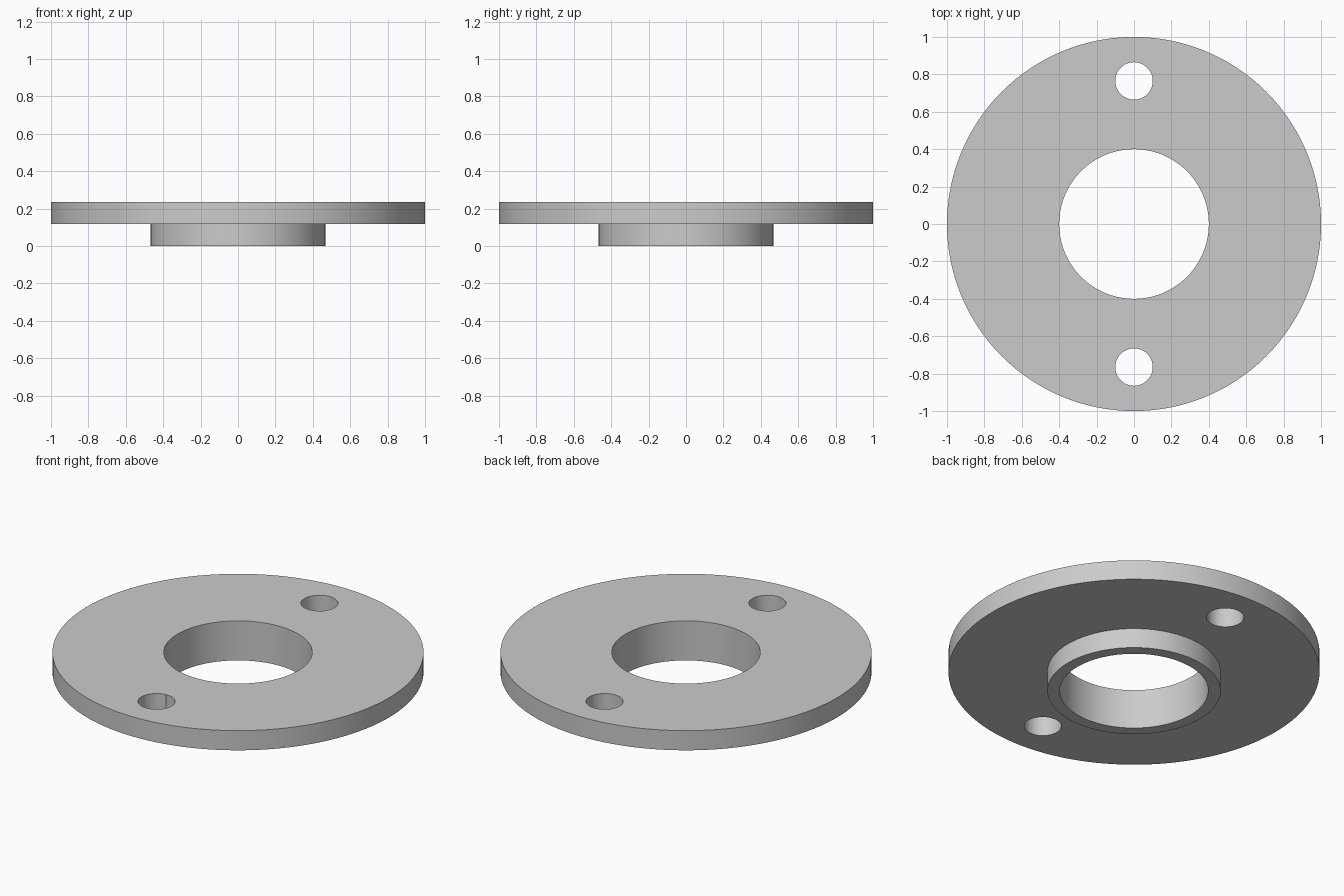
import bpy, math

cube = bpy.data.objects.get("Cube")
if cube:
    bpy.data.objects.remove(cube, do_unlink=True)

SEGMENTS = 128
TOP, PLATE_BOTTOM = 0.235, 0.118
PLATE_R, COLLAR_R, BORE_R = 1.0, 0.467, 0.4
HOLE_R, HOLE_Y = 0.1, 0.765

grey = bpy.data.materials.new("light grey metal")
grey.use_nodes = True
colour = (0.6, 0.6, 0.6, 1)
grey.diffuse_color = colour
grey.node_tree.nodes["Principled BSDF"].inputs["Base Color"].default_value = colour


def lathe(name, profile):
    """Revolve a closed (radius, height) profile about the z axis."""
    verts, faces = [], []
    n = len(profile)
    for s in range(SEGMENTS):
        a = math.tau * s / SEGMENTS
        verts += [(r * math.cos(a), r * math.sin(a), z) for r, z in profile]
        t = (s + 1) % SEGMENTS
        for i in range(n):
            j = (i + 1) % n
            faces.append((s * n + i, t * n + i, t * n + j, s * n + j))
    mesh = bpy.data.meshes.new(name)
    mesh.from_pydata(verts, [], faces)
    mesh.materials.append(grey)
    obj = bpy.data.objects.new(name, mesh)
    bpy.context.collection.objects.link(obj)
    return obj


# Round plate with the locating collar under it and a bore through both
flange = lathe("flange_with_collar", [
    (BORE_R, 0), (COLLAR_R, 0), (COLLAR_R, PLATE_BOTTOM),
    (PLATE_R, PLATE_BOTTOM), (PLATE_R, TOP), (BORE_R, TOP)])

# Two bolt holes, front and back
for side in (-1, 1):
    bpy.ops.mesh.primitive_cylinder_add(
        vertices=64, radius=HOLE_R, depth=1, location=(0, side * HOLE_Y, TOP))
    cutter = bpy.context.object
    cutter.name = "bolt_hole_cutter"
    cutter.hide_render = True
    cutter.data.materials.append(grey)
    cut = flange.modifiers.new("bolt hole", 'BOOLEAN')
    cut.operation = 'DIFFERENCE'
    cut.solver = 'EXACT'
    cut.object = cutter
    bpy.ops.object.select_all(action='DESELECT')
    flange.select_set(True)
    bpy.context.view_layer.objects.active = flange
    bpy.ops.object.modifier_apply(modifier=cut.name)
    bpy.data.objects.remove(cutter, do_unlink=True)

# Smooth round walls, crisp rims
bpy.ops.object.shade_smooth_by_angle(angle=math.radians(30))
